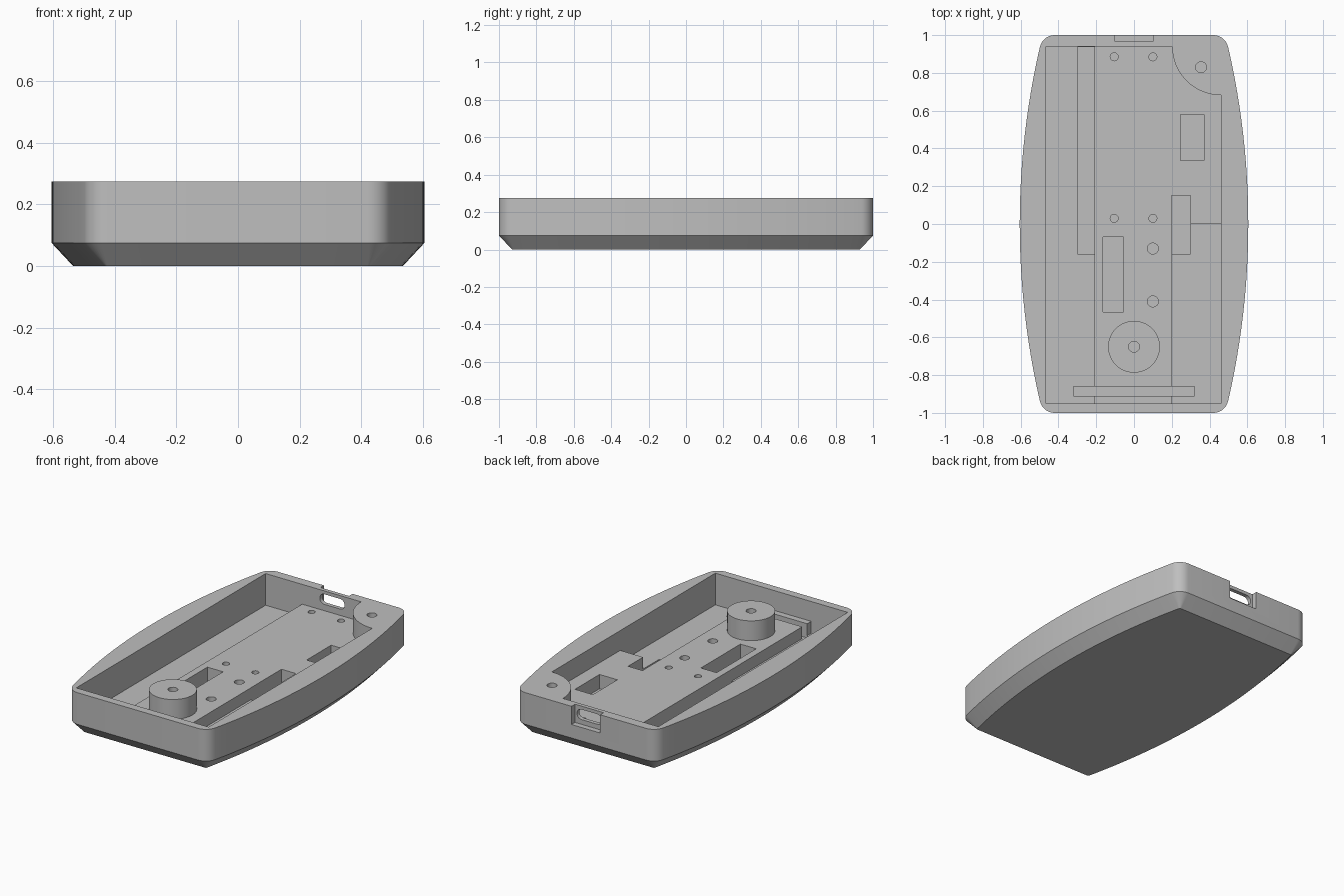
import bpy
import bmesh
import math

default = bpy.data.objects.get("Cube")
if default:
    bpy.data.objects.remove(default, do_unlink=True)

grey = bpy.data.materials.new("plain grey")
grey.use_nodes = True
grey.diffuse_color = (0.52, 0.52, 0.52, 1)
grey.node_tree.nodes["Principled BSDF"].inputs["Base Color"].default_value = (0.52, 0.52, 0.52, 1)

TOP, FLOOR, DECK, POCKET = 0.275, 0.075, 0.15, 0.06


def loft(name, rings):
    """Solid from stacked rings, each (list of xy points, z)."""
    bm = bmesh.new()
    loops = [[bm.verts.new((x, y, z)) for x, y in pts] for pts, z in rings]
    n = len(loops[0])
    for a, b in zip(loops, loops[1:]):
        for i in range(n):
            j = (i + 1) % n
            bm.faces.new((a[i], a[j], b[j], b[i]))
    bm.faces.new(loops[0][::-1])
    bm.faces.new(loops[-1])
    bmesh.ops.recalc_face_normals(bm, faces=bm.faces)
    mesh = bpy.data.meshes.new(name)
    bm.to_mesh(mesh)
    bm.free()
    mesh.materials.append(grey)
    obj = bpy.data.objects.new(name, mesh)
    bpy.context.collection.objects.link(obj)
    return obj


def prism(name, pts, z0, z1):
    return loft(name, [(pts, z0), (pts, z1)])


def arc(cx, cy, r, a0, a1, n):
    return [(cx + r * math.cos(a0 + (a1 - a0) * i / n),
             cy + r * math.sin(a0 + (a1 - a0) * i / n)) for i in range(n + 1)]


def circle(cx, cy, r, n=40):
    return arc(cx, cy, r, 0, math.tau, n)[:-1]


def rect(x0, x1, y0, y1):
    return [(x0, y0), (x1, y0), (x1, y1), (x0, y1)]


def outline(d):
    """Bowed outline, grown by d around a sharp-cornered core."""
    core_r, core_x, core_y = 4.09, 0.525, 0.92
    half = math.asin(core_y / core_r)
    cx = core_x - core_r
    corner_x = cx + core_r * math.cos(half)
    right = arc(corner_x, -core_y, d, -math.pi / 2, -half, 8)
    right += arc(cx, 0, core_r + d, -half, half, 32)[1:-1]
    right += arc(corner_x, core_y, d, half, math.pi / 2, 8)
    return right + [(-x, -y) for x, y in right]


def cut(obj, cutters):
    bpy.context.view_layer.objects.active = obj
    for c in cutters:
        c.hide_render = True
        mod = obj.modifiers.new("cut", 'BOOLEAN')
        mod.operation = 'DIFFERENCE'
        mod.solver = 'EXACT'
        mod.object = c
        bpy.ops.object.modifier_apply(modifier=mod.name)


# Outer shell with chamfered underside
shell = loft("case_shell", [(outline(0.01), 0), (outline(0.08), FLOOR), (outline(0.08), TOP)])

# Main cavity, leaving a quarter-round corner post
cavity_pts = [(-0.465, -0.95), (0.46, -0.95)]
cavity_pts += arc(0.46, 0.94, 0.258, 1.5 * math.pi, math.pi, 16) + [(-0.465, 0.94)]
cavity = prism("cavity_cutter", cavity_pts, FLOOR, 0.5)

# Raised inner deck, L-shaped and tucked into the walls
deck = prism("inner_deck", [(-0.21, -0.955), (0.2, -0.955), (0.2, 0), (0.465, 0),
                            (0.465, 0.945), (-0.21, 0.945)], 0.065, DECK)

# Pockets and holes shared by the deck and the floor
shared = [prism("pocket_cutter", rect(*r), POCKET, 0.4) for r in (
    (-0.165, -0.055, -0.465, -0.07),
    (0.245, 0.37, 0.335, 0.58),
    (0.199, 0.3, -0.16, 0.15),
    (-0.32, 0.32, -0.91, -0.86))]
shared += [prism("hole_cutter", circle(x, y, r, 24), POCKET, 0.2) for x, y, r in (
    (-0.105, 0.885, 0.021), (0.1, 0.885, 0.021), (-0.105, 0.03, 0.021),
    (0.1, 0.03, 0.021), (0.1, -0.13, 0.029), (0.1, -0.41, 0.029))]

# Side channel, corner screw hole, and connector recess
channel = prism("channel_cutter", rect(-0.3, -0.21, -0.16, 0.938), POCKET, 0.2)
screw = prism("screw_cutter", circle(0.355, 0.83, 0.029, 24), 0.1, 0.5)
recess = prism("recess_cutter", rect(-0.1, 0.1, 0.965, 1.1), 0.16, 0.5)

# Rounded connector opening through the back wall
slot_pts = arc(0.055, 0, 0.032, -math.pi / 2, math.pi / 2, 10)
slot_pts += [(-x, -y) for x, y in slot_pts]
port = prism("port_cutter", slot_pts, -0.1, 0.1)
port.rotation_euler.x = math.pi / 2
port.location = (0, 0.97, 0.222)
bpy.context.view_layer.update()

cut(shell, [cavity, channel, screw, recess, port] + shared)
cut(deck, shared)

# Round post with a screw hole
post = prism("round_post", circle(0, -0.65, 0.137, 64), DECK - 0.01, TOP)
post_hole = prism("post_hole_cutter", circle(0, -0.65, 0.029, 24), 0.1, 0.5)
cut(post, [post_hole])

for c in [cavity, channel, screw, recess, port, post_hole] + shared:
    bpy.data.objects.remove(c, do_unlink=True)

# Smooth curved walls, crisp edges
bpy.ops.object.select_all(action='DESELECT')
for obj in (shell, deck, post):
    obj.select_set(True)
bpy.context.view_layer.objects.active = shell
bpy.ops.object.shade_smooth_by_angle(angle=math.radians(30))
